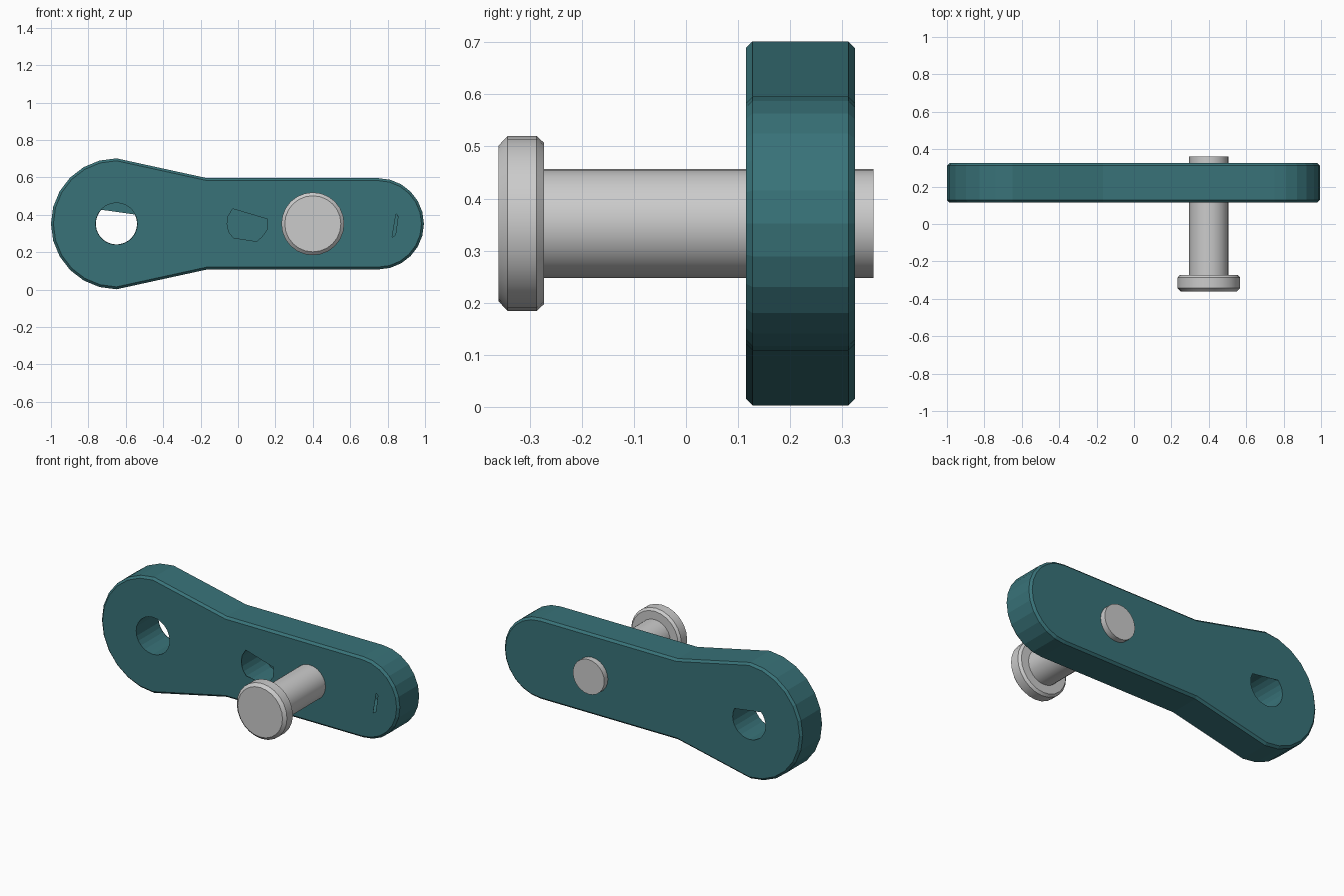
import bpy, bmesh
from math import sin, cos, radians, tau

if "Cube" in bpy.data.objects:
    bpy.data.objects.remove(bpy.data.objects["Cube"])

ZC = 0.352            # height of the lever's centre line
Y0, Y1 = 0.115, 0.325  # front and back of the lever
R = 0.112             # bore radius


def loft(name, rings, smooth=False):
    """Bridge matching rings of points and cap both ends."""
    bm = bmesh.new()
    loops = [[bm.verts.new(p) for p in ring] for ring in rings]
    n = len(loops[0])
    for a, b in zip(loops, loops[1:]):
        for i in range(n):
            j = (i + 1) % n
            bm.faces.new((a[i], a[j], b[j], b[i]))
    bm.faces.new(loops[0])
    bm.faces.new(loops[-1])
    bmesh.ops.recalc_face_normals(bm, faces=bm.faces)
    me = bpy.data.meshes.new(name)
    bm.to_mesh(me)
    bm.free()
    ob = bpy.data.objects.new(name, me)
    bpy.context.collection.objects.link(ob)
    if smooth:
        bpy.ops.object.select_all(action='DESELECT')
        bpy.context.view_layer.objects.active = ob
        ob.select_set(True)
        bpy.ops.object.shade_smooth_by_angle(angle=radians(30))
    return ob


def circle(x, r, n=24):
    return [(x + r * cos(tau * i / n), ZC + r * sin(tau * i / n)) for i in range(n)]


def at_y(profile, y):
    return [(x, y, z) for x, z in profile]


def outline(inset):
    """Lever silhouette: big round end, tapered neck, small round end."""
    big, small = 0.35 - inset, 0.244 - inset
    pts = [(0.75 + small * cos(radians(a)), ZC + small * sin(radians(a)))
           for a in range(-90, 91, 15)]
    pts.append((-0.165, ZC + small))
    pts += [(-0.65 + big * cos(radians(a)), ZC + big * sin(radians(a)))
            for a in range(90, 271, 15)]
    pts.append((-0.165, ZC - small))
    return pts


def cut(target, profile, y0, y1):
    cutter = loft("cutter", [at_y(profile, y0), at_y(profile, y1)])
    mod = target.modifiers.new("cut", 'BOOLEAN')
    mod.operation = 'DIFFERENCE'
    mod.solver = 'EXACT'
    mod.object = cutter
    bpy.context.view_layer.objects.active = target
    bpy.ops.object.modifier_apply(modifier=mod.name)
    bpy.data.objects.remove(cutter)


# Lever plate with small chamfers front and back
c = 0.013
lever = loft("lever_plate", [at_y(outline(c), Y0), at_y(outline(0), Y0 + c),
                             at_y(outline(0), Y1 - c), at_y(outline(c), Y1)])

# Bores: the left one is open at the front, the others have thin skins
skin = 0.001
cut(lever, circle(-0.65, R), Y0 - 0.05, Y1 - skin)
cut(lever, circle(0.05, R), Y0 + skin, Y1 - skin)
cut(lever, circle(0.75, R), Y0 + skin, Y1 - skin)

# Partly covered openings through the skins
r = R - 0.002
low = [(-0.65 + r * cos(radians(a)), ZC + r * sin(radians(a)))
       for a in range(137, 388, 10)]
cut(lever, low, 0.25, Y1 + 0.05)
slot = [(0.157, 0.377), (0.154, 0.318), (0.13, 0.285), (0.10, 0.258), (-0.025, 0.277),
        (-0.05, 0.31), (-0.058, 0.352), (-0.053, 0.393), (-0.028, 0.432)]
cut(lever, slot, Y0 - 0.05, 0.2)
cut(lever, [(0.824, 0.28), (0.842, 0.292), (0.856, 0.393), (0.845, 0.405)], Y0 - 0.05, 0.2)

mat = bpy.data.materials.new("teal_paint")
mat.diffuse_color = (0.04, 0.17, 0.19, 1)
mat.use_nodes = True
mat.node_tree.nodes["Principled BSDF"].inputs["Base Color"].default_value = mat.diffuse_color
lever.data.materials.clear()
lever.data.materials.append(mat)

# Handle pin with a chamfered round head
steps = [(-0.36, 0.150), (-0.343, 0.168), (-0.287, 0.168), (-0.273, 0.155),
         (-0.273, 0.105), (0.36, 0.105)]
loft("handle_pin", [at_y(circle(0.40, rad), y) for y, rad in steps], smooth=True)
